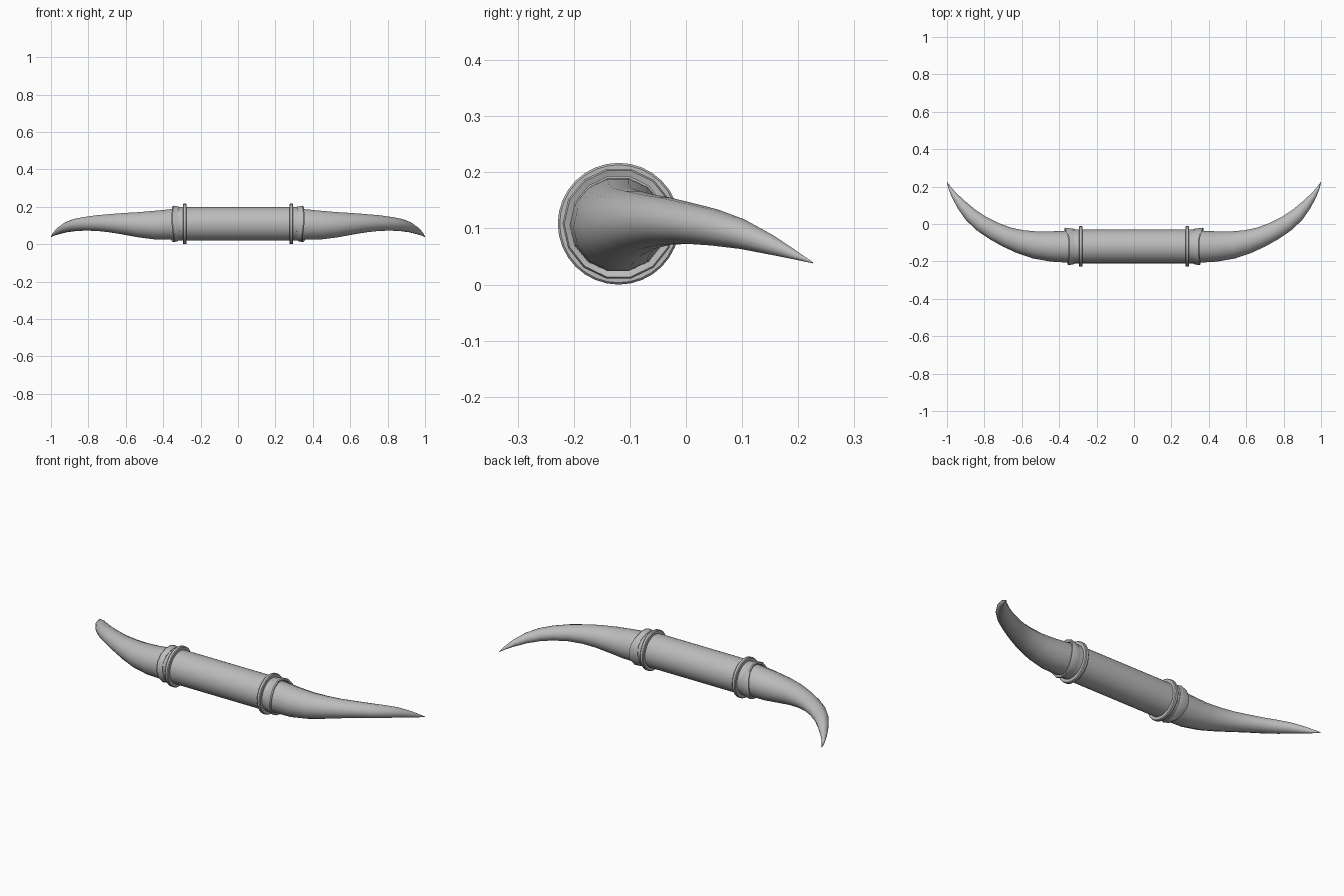
import bpy, bmesh, math
from mathutils import Vector

if "Cube" in bpy.data.objects:
    bpy.data.objects.remove(bpy.data.objects["Cube"])

AXIS_Y, AXIS_Z = -0.12, 0.1085

grey = bpy.data.materials.new("plain grey")
grey.diffuse_color = (0.5, 0.5, 0.5, 1)
grey.use_nodes = True
grey.node_tree.nodes["Principled BSDF"].inputs["Base Color"].default_value = grey.diffuse_color


def finish(name, bm, mirror=True):
    bmesh.ops.recalc_face_normals(bm, faces=bm.faces)
    mesh = bpy.data.meshes.new(name)
    bm.to_mesh(mesh)
    bm.free()
    mesh.materials.append(grey)
    obj = bpy.data.objects.new(name, mesh)
    bpy.context.collection.objects.link(obj)
    for p in mesh.polygons:
        p.use_smooth = True
    mesh.set_sharp_from_angle(angle=math.radians(35))
    if mirror:
        obj.modifiers.new("Mirror", 'MIRROR')
    return obj


def bridge(bm, a, b):
    n = len(a)
    for i in range(n):
        bm.faces.new((a[i], a[(i + 1) % n], b[(i + 1) % n], b[i]))


def lathe(name, profile, sides, wave=None, closed=True, mirror=True):
    """Turn (x, radius) points about the handle axis."""
    bm = bmesh.new()
    loops = []
    for k, (x, r) in enumerate(profile):
        loop = []
        for i in range(sides):
            t = math.tau * i / sides
            dx = wave(k, t) if wave else 0
            loop.append(bm.verts.new((x + dx, AXIS_Y + r * math.cos(t),
                                      AXIS_Z + r * math.sin(t))))
        loops.append(loop)
    for a, b in zip(loops, loops[1:]):
        bridge(bm, a, b)
    if closed:
        bridge(bm, loops[-1], loops[0])
    else:
        bm.faces.new(loops[0])
        bm.faces.new(loops[-1])
    return finish(name, bm, mirror)


# Straight round handle
lathe("handle", [(-0.33, 0.09), (0.33, 0.09)], 32, closed=False, mirror=False)

# Thin raised ring at each end of the handle
lathe("end_ring", [(0.275, 0.088), (0.275, 0.105), (0.279, 0.1085),
                   (0.291, 0.1085), (0.295, 0.105), (0.295, 0.088)], 32)


# Uneven socket collar gripping each horn
def collar_wave(k, t):
    if k in (2, 3, 4):
        return 0.008 * math.cos(t) + 0.008 * math.cos(2 * t + 0.5)
    return 0.004 * math.sin(3 * t)


lathe("horn_collar", [(0.318, 0.086), (0.318, 0.094), (0.350, 0.100),
                      (0.356, 0.097), (0.352, 0.086)], 14, collar_wave)

# Horn: centre x, y, z, half width in plan, half height
sections = [
    (0.300, -0.120, 0.109, 0.084, 0.084),
    (0.350, -0.121, 0.106, 0.086, 0.084),
    (0.440, -0.120, 0.102, 0.081, 0.079),
    (0.530, -0.112, 0.104, 0.073, 0.069),
    (0.610, -0.094, 0.109, 0.063, 0.059),
    (0.680, -0.070, 0.112, 0.055, 0.050),
    (0.750, -0.037, 0.113, 0.049, 0.043),
    (0.820, 0.005, 0.109, 0.044, 0.037),
    (0.875, 0.050, 0.102, 0.037, 0.033),
    (0.920, 0.100, 0.090, 0.028, 0.027),
    (0.960, 0.152, 0.071, 0.017, 0.018),
    (0.985, 0.192, 0.054, 0.008, 0.009),
    (1.000, 0.226, 0.039, 0.001, 0.001),
]
SIDES = 14
bm = bmesh.new()
loops = []
for k, (x, y, z, a, b) in enumerate(sections):
    prev, nxt = sections[max(k - 1, 0)], sections[min(k + 1, len(sections) - 1)]
    tangent = Vector((nxt[0] - prev[0], nxt[1] - prev[1], 0)).normalized()
    side = Vector((-tangent.y, tangent.x, 0))
    loops.append([bm.verts.new(Vector((x, y, z))
                               + side * a * math.cos(math.tau * i / SIDES)
                               + Vector((0, 0, b * math.sin(math.tau * i / SIDES))))
                  for i in range(SIDES)])
for p, q in zip(loops, loops[1:]):
    bridge(bm, p, q)
bm.faces.new(loops[0])
bm.faces.new(loops[-1])
finish("horn", bm)
